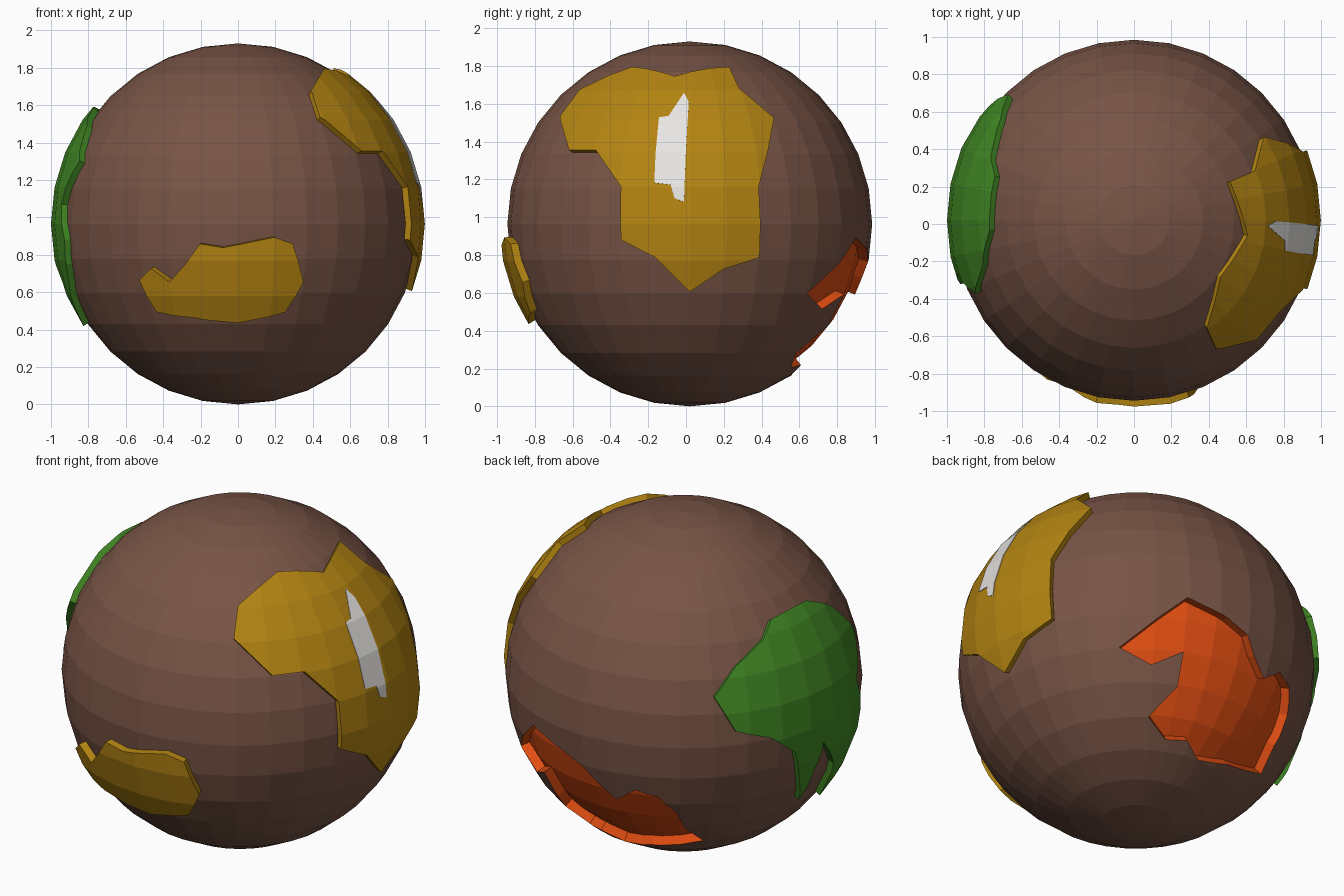
import bpy, bmesh, math
from mathutils import Vector

if "Cube" in bpy.data.objects:
    bpy.data.objects.remove(bpy.data.objects["Cube"])

CENTRE = Vector((0, 0.02, 0.965))
R = 0.965


def material(name, rgb):
    m = bpy.data.materials.new(name)
    m.diffuse_color = (*rgb, 1)
    m.use_nodes = True
    m.node_tree.nodes["Principled BSDF"].inputs["Base Color"].default_value = m.diffuse_color
    return m


brown = material("brown", (0.188, 0.089, 0.061))
gold = material("gold", (0.45, 0.23, 0.006))
green = material("green", (0.054, 0.25, 0.018))
orange = material("orange", (0.75, 0.075, 0.006))
white = material("white", (0.83, 0.82, 0.80))


def new_object(name, bm):
    bmesh.ops.recalc_face_normals(bm, faces=bm.faces)
    me = bpy.data.meshes.new(name)
    bm.to_mesh(me)
    bm.free()
    ob = bpy.data.objects.new(name, me)
    ob.location = CENTRE
    bpy.context.scene.collection.objects.link(ob)
    return ob


def sphere(name, radius):
    bm = bmesh.new()
    bmesh.ops.create_uvsphere(bm, u_segments=32, v_segments=16, radius=radius)
    return new_object(name, bm)


def boolean(ob, other, operation):
    """Apply a boolean and remove the helper."""
    mod = ob.modifiers.new("cut", 'BOOLEAN')
    mod.object, mod.operation, mod.solver = other, operation, 'EXACT'
    bpy.context.view_layer.update()
    dg = bpy.context.evaluated_depsgraph_get()
    me = bpy.data.meshes.new_from_object(ob.evaluated_get(dg))
    ob.modifiers.clear()
    ob.data = me
    bpy.data.objects.remove(other)


def patch(name, azimuth, elevation, outline, r_in, r_out, r_read=0.985):
    """Curved plate whose outline (right, up) is seen from the given direction."""
    a, e = math.radians(azimuth), math.radians(elevation)
    flat = Vector((math.sin(a), -math.cos(a), 0))
    view = flat * math.cos(e) + Vector((0, 0, math.sin(e)))
    right = Vector((math.cos(a), math.sin(a), 0))
    up = view.cross(right)
    dirs = []
    for x, y in outline:
        depth = math.sqrt(max(r_read ** 2 - x * x - y * y, 0.0004))
        dirs.append((right * x + up * y + view * depth).normalized())
    axis = sum(dirs, Vector()).normalized()
    # wedge from the centre with flat caps, trimmed to a spherical shell
    bm = bmesh.new()
    loops = [[bm.verts.new(d * (k / d.dot(axis))) for d in dirs] for k in (0.5, 1.15)]
    bm.faces.new(loops[0])
    bm.faces.new(loops[1])
    n = len(dirs)
    for i in range(n):
        j = (i + 1) % n
        bm.faces.new((loops[0][i], loops[0][j], loops[1][j], loops[1][i]))
    ob = new_object(name, bm)
    boolean(ob, sphere("outer_trim", r_out), 'INTERSECT')
    boolean(ob, sphere("inner_trim", r_in), 'DIFFERENCE')
    return ob


def paint(ob, mats, index=0):
    ob.data.materials.clear()
    for m in mats:
        ob.data.materials.append(m)
    for p in ob.data.polygons:
        p.material_index = index
        p.use_smooth = False


# ball with a sunken orange basin on the back
ball = sphere("ball", R)
paint(ball, [brown, orange])
basin_px = [(-17, 23), (51, 73), (91, 53), (111, 35), (118, 15), (127, -8), (144, -2),
            (153, -18), (151, -45), (138, -75), (124, -103), (91, -94), (61, -89),
            (51, -70), (29, -69), (12, -46), (41, -16), (47, 19), (15, 6)]
basin = patch("basin_cutter", 140, -30, [(x / 184, y / 184) for x, y in basin_px],
              0.912, 1.05, R)
paint(basin, [brown, orange], 1)
boolean(ball, basin, 'DIFFERENCE')

# small gold plate on the front
front = [(-.52, .67), (-.46, .73), (-.36, .66), (-.28, .75), (-.2, .86), (-.08, .84),
         (.19, .895), (.29, .86), (.345, .66), (.25, .5), (0, .445), (-.23, .47), (-.43, .5)]
paint(patch("front_plate", 0, 0, [(x, z - CENTRE.z) for x, z in front], 0.95, 1.007), [gold])

# large gold plate on the right
side = [(-.66, 1.53), (-.55, 1.67), (-.28, 1.785), (-.06, 1.74), (.225, 1.785), (.28, 1.67),
        (.46, 1.52), (.38, 1.16), (.385, .79), (.2, .73), (.02, .61), (-.16, .79),
        (-.34, .88), (-.34, 1.16), (-.47, 1.35), (-.61, 1.35)]
shift = lambda pts: [(y - CENTRE.y, z - CENTRE.z) for y, z in pts]
paint(patch("right_plate", 90, 0, shift(side), 0.95, 0.999), [gold])

# thin white streak on the right plate
streak = [(-.01, 1.65), (.015, 1.6), (0, 1.35), (-.01, 1.08), (-.06, 1.1), (-.08, 1.17),
          (-.165, 1.18), (-.16, 1.3), (-.14, 1.52), (-.09, 1.53)]
paint(patch("white_streak", 90, 0, shift(streak), 0.996, 1.002), [white])

# green plate on the left, as (y, z) from the ball centre
left = [(-.05, .617), (.237, .608), (.34, .532), (.53, .431), (.666, .29), (.61, .093),
        (.44, .02), (.29, -.11), (.152, -.463), (.08, -.12), (-.07, -.31), (-.1, -.54),
        (-.22, -.37), (-.31, -.215), (-.34, -.085), (-.28, .105), (-.39, .335), (-.24, .52)]
paint(patch("left_plate", -90, 0, [(-y, z) for y, z in left], 0.95, 1.0), [green])
